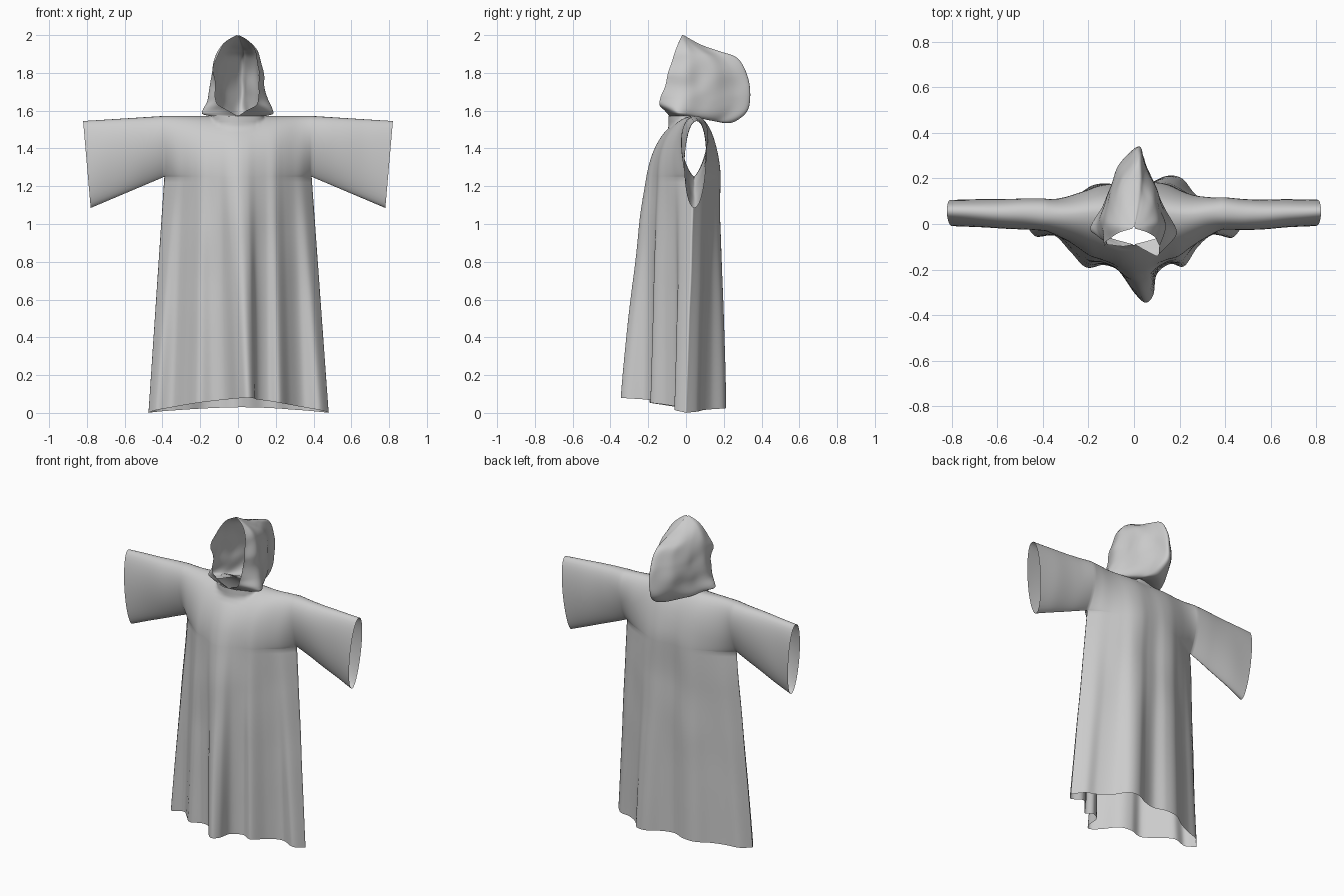
import bpy, bmesh, math
from mathutils import Vector, noise

if "Cube" in bpy.data.objects:
    bpy.data.objects.remove(bpy.data.objects["Cube"])


def spline(pts, u):
    """Smooth curve through pts, u from 0 to 1."""
    f = min(max(u, 0), 1) * (len(pts) - 1)
    i = min(int(f), len(pts) - 2)
    f -= i
    p = [Vector(pts[min(max(i + j, 0), len(pts) - 1)]) for j in (-1, 0, 1, 2)]
    return 0.5 * (2 * p[1] + (p[2] - p[0]) * f
                  + (2 * p[0] - 5 * p[1] + 4 * p[2] - p[3]) * f ** 2
                  + (3 * p[1] - p[0] - 3 * p[2] + p[3]) * f ** 3)


def lerp(a, b, f):
    return a + (b - a) * f


def add_grid(bm, rows):
    vs = [[bm.verts.new(p) for p in row] for row in rows]
    for a, b in zip(vs, vs[1:]):
        for j in range(len(a) - 1):
            bm.faces.new((a[j], a[j + 1], b[j + 1], b[j]))


def finish(bm, name):
    bmesh.ops.remove_doubles(bm, verts=bm.verts, dist=0.0004)
    bmesh.ops.recalc_face_normals(bm, faces=bm.faces)
    for f in bm.faces:
        f.smooth = True
    me = bpy.data.meshes.new(name)
    bm.to_mesh(me)
    bm.free()
    ob = bpy.data.objects.new(name, me)
    bpy.context.collection.objects.link(ob)
    return ob


def wrinkle(x, z, amp=0.010):
    return amp * noise.noise(Vector((x * 6, 3.3, z * 3)))


# hem outlines with the cloth folds, left to right
HEM = {-1: [(-.474, 0), (-.43, -.055), (-.35, -.05), (-.28, -.12), (-.21, -.19),
            (-.13, -.18), (-.06, -.21), (0, -.30), (.05, -.345), (.085, -.31),
            (.10, -.22), (.16, -.175), (.22, -.185), (.28, -.10), (.35, -.045),
            (.43, -.06), (.48, 0)],
       1: [(-.474, 0), (-.42, .06), (-.34, .085), (-.26, .12), (-.18, .17),
           (-.10, .175), (-.02, .15), (.06, .17), (.14, .21), (.21, .20),
           (.27, .13), (.35, .08), (.42, .06), (.48, 0)]}
C, ARM, PIT, TOP = 0.045, 0.39, 1.25, 1.572
NX, NZ, NV, NS = 110, 40, 20, 26


def bulge(v, p=0.8):
    return 2 * v ** p * max(0, 1 - v) ** 0.45


def chest(side, t):
    if side < 0:
        return -0.225 * (1 - abs(t) ** 2.2)
    return 0.13 * (1 - abs(t) ** 2.5)


def height(k):
    return (1 - math.cos(math.pi * k / NV)) / 2


def body_column(side, i):
    u = i / NX
    t = 2 * u - 1
    hx, hy = spline(HEM[side], u)
    hem_z = (0.08 if side < 0 else 0.03) * (1 - abs(t) ** 1.6)
    base = C + chest(side, t)
    keep = 0.2 * (1 - t ** 4)      # share of the folds left at armpit height
    col = []
    # skirt, hem up to armpit
    for k in range(NZ):
        f = k / NZ
        z = lerp(hem_z, PIT, f)
        x = lerp(hx, ARM * t, f)
        y = lerp(hy, base, f ** 1.15 * (1 - keep))
        col.append((x, y + wrinkle(x, z) * f, z))
    # yoke, armpit up to shoulder line and neck opening
    x = ARM * t
    for k in range(NV + 1):
        v = height(k)
        z = lerp(PIT, TOP, v)
        y = (C + chest(side, t) * math.sqrt(max(0, 1 - v ** 2))
             + (hy - base) * keep * (1 - v) ** 1.5
             + side * 0.08 * abs(t) ** 4 * bulge(v))
        if abs(x) < 0.14:
            edge = 0.092 * math.sqrt(1 - (x / 0.14) ** 2)
            y = max(y, edge) if side > 0 else min(y, -edge)
        col.append((x, y + wrinkle(x, z), z))
    return col


def sleeve_column(side, sign, e):
    col = []
    for k in range(NV + 1):
        v = height(k)
        x = sign * lerp(ARM, lerp(.78, .82, v), e)
        z = lerp(lerp(PIT, 1.085, e), lerp(TOP, 1.545, e), v)
        y = (lerp(C, lerp(.045, .055, v), e)
             + side * lerp(.08, .055, e) * bulge(v, lerp(.8, .5, e)))
        col.append((x, y + wrinkle(x, z) * (1 - 0.6 * e), z))
    return col


# robe body with wide open sleeves
bm = bmesh.new()
for side in (-1, 1):
    add_grid(bm, [body_column(side, i) for i in range(NX + 1)])
    for sign in (-1, 1):
        add_grid(bm, [sleeve_column(side, sign, i / NS) for i in range(NS + 1)])
finish(bm, "robe")

# hood rings: front y, front z, back y, back z, half width, front half width
RINGS = [(-.02, 2.0, -.01, 1.998, .006, .005),
         (-.035, 1.97, .08, 1.95, .065, .06),
         (-.055, 1.92, .18, 1.915, .105, .095),
         (-.075, 1.86, .27, 1.88, .125, .115),
         (-.095, 1.80, .32, 1.80, .14, .125),
         (-.11, 1.73, .34, 1.70, .145, .12),
         (-.135, 1.67, .325, 1.60, .16, .12),
         (-.14, 1.63, .25, 1.538, .185, .11),
         (-.12, 1.60, .17, 1.54, .185, .05),
         (-.09, 1.57, .09, 1.575, .14, 0)]


def hood_row(u):
    yf, zf, yb, zb, w, wf = spline(RINGS, u)
    length = yb - yf
    half = [(wf, 0), (w, .24), (.78 * w, .5), (.42 * w, .8)]
    outline = ([(-x, f) for x, f in half] + [(.022 * min(1, w / .1), 1)]
               + [(x * (.9 if f == 0 else .97), f) for x, f in reversed(half)])
    low = math.sin(math.pi * min(1, max(0, (u - .45) / .55)))
    row = []
    for j in range(65):
        x, f = spline(outline, j / 64)
        z = lerp(zf, zb, f)
        crease = noise.noise(Vector((x * 9, f * 4, z * 9)))
        fade = math.sin(math.pi * u) * 0.014
        # the left front edge of the collar hangs further back
        back = 0.05 * low * max(0, 1 - f) ** 2 * min(1, max(0, .5 - x / .2))
        row.append((x + crease * fade, yf + length * f + back,
                    z + crease * fade * 0.3))
    return row


# hood with open face, pointed top and hanging back
bm = bmesh.new()
add_grid(bm, [hood_row(i / 72) for i in range(73)])
finish(bm, "hood")
